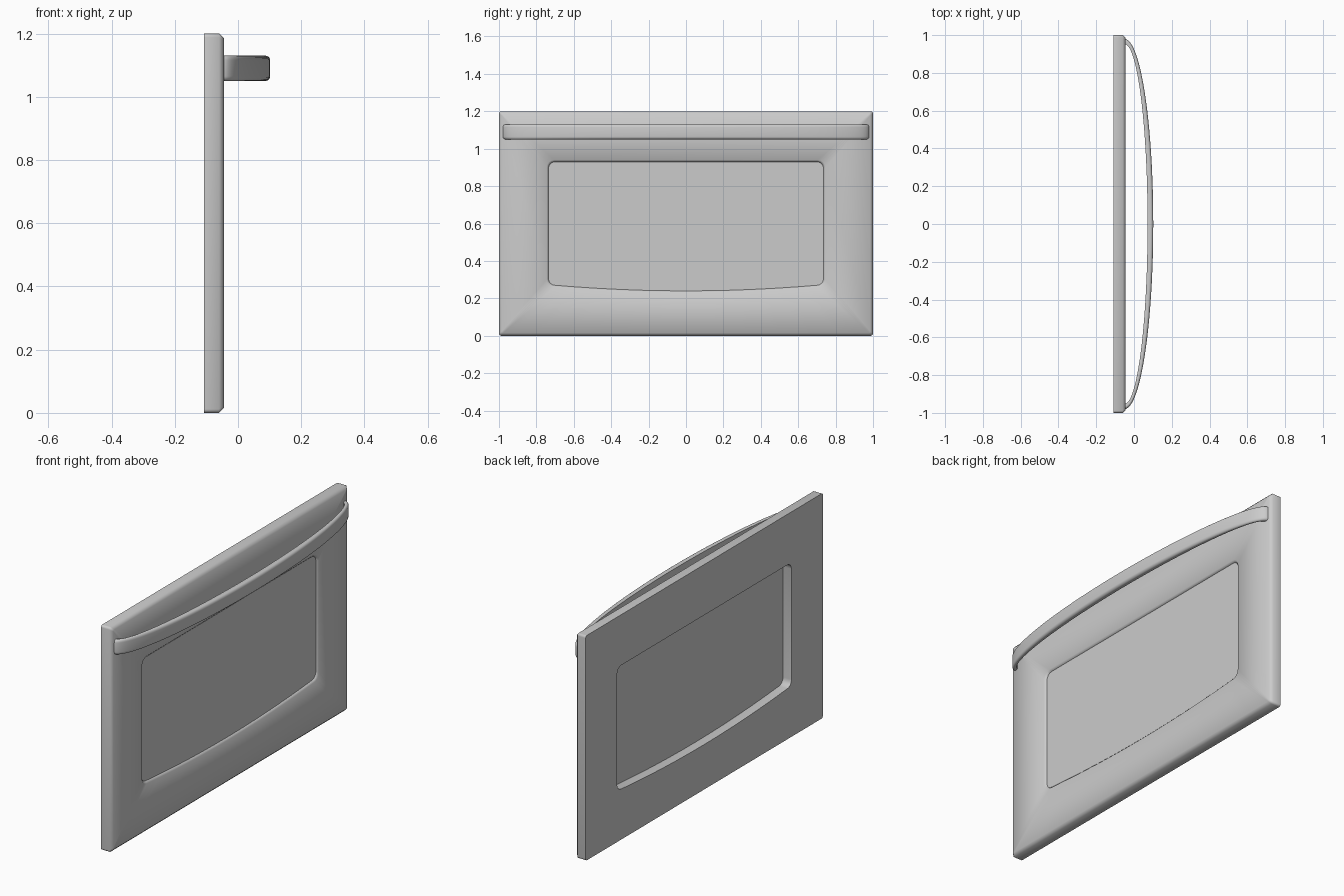
import bpy, bmesh
from math import sin, cos, pi, radians

if "Cube" in bpy.data.objects:
    bpy.data.objects.remove(bpy.data.objects["Cube"])


def outline(hw, z0, z1, r, sag):
    """Rounded rectangle in (y, z); the bottom edge bows down by sag."""
    pts = []
    corners = [(hw - r, z0 + r, -90), (hw - r, z1 - r, 0),
               (-hw + r, z1 - r, 90), (-hw + r, z0 + r, 180)]
    for cy, cz, a0 in corners:
        for i in range(5):
            a = radians(a0 + 90 * i / 4)
            pts.append((cy + r * cos(a), cz + r * sin(a)))
    n = 12
    for i in range(1, n):
        t = -1 + 2 * i / n
        pts.append((t * (hw - r), z0 - sag * (1 - t * t)))
    return pts


def ring(bm, pts, x):
    return [bm.verts.new((x, y, z)) for y, z in pts]


def bridge(bm, a, b):
    n = len(a)
    for i in range(n):
        j = (i + 1) % n
        bm.faces.new((a[i], a[j], b[j], b[i]))


def finish(bm, name, angle):
    bmesh.ops.recalc_face_normals(bm, faces=bm.faces)
    me = bpy.data.meshes.new(name)
    bm.to_mesh(me)
    bm.free()
    ob = bpy.data.objects.new(name, me)
    bpy.context.collection.objects.link(ob)
    bpy.ops.object.select_all(action='DESELECT')
    ob.select_set(True)
    bpy.context.view_layer.objects.active = ob
    bpy.ops.object.shade_smooth_by_angle(angle=radians(angle))
    return ob


BACK, FRONT, GLASS = -0.108, -0.045, -0.055
window = outline(0.735, 0.27, 0.93, 0.035, 0.03)
window_lip = outline(0.745, 0.26, 0.94, 0.04, 0.03)
edge = outline(1.0, 0.0, 1.2, 0.012, 0)
edge_inset = outline(0.985, 0.015, 1.185, 0.008, 0)

# door frame: closed tube of rings around the window
bm = bmesh.new()
rings = [ring(bm, window, BACK), ring(bm, edge, BACK), ring(bm, edge, FRONT - 0.015),
         ring(bm, edge_inset, FRONT), ring(bm, window_lip, FRONT), ring(bm, window, GLASS)]
for k in range(len(rings)):
    bridge(bm, rings[k], rings[(k + 1) % len(rings)])
finish(bm, "door_frame", 60)

# window pane
bm = bmesh.new()
a, b = ring(bm, window, GLASS - 0.003), ring(bm, window, GLASS)
bridge(bm, a, b)
bm.faces.new(a)
bm.faces.new(b)
finish(bm, "window_pane", 30)

# bowed handle: rounded section swept along half an ellipse
bm = bmesh.new()
section = [(0, 1.053), (0, 1.127)]                  # (depth from inner to outer, z)
for cz, a0 in ((1.115, 90), (1.065, 0)):
    for i in range(5):
        a = radians(a0 - 90 * i / 4)
        section.append((0.015 + 0.015 * cos(a), cz + 0.015 * sin(a)))
rows = []
steps = 48
for s in range(steps + 1):
    t = pi * s / steps
    row = []
    for d, z in section:
        row.append(bm.verts.new((-0.05 + (0.122 + d) * sin(t), (0.953 + d * 0.9) * cos(t), z)))
    rows.append(row)
for r0, r1 in zip(rows, rows[1:]):
    bridge(bm, r0, r1)
bm.faces.new(rows[0])
bm.faces.new(rows[-1])
finish(bm, "handle", 50)
